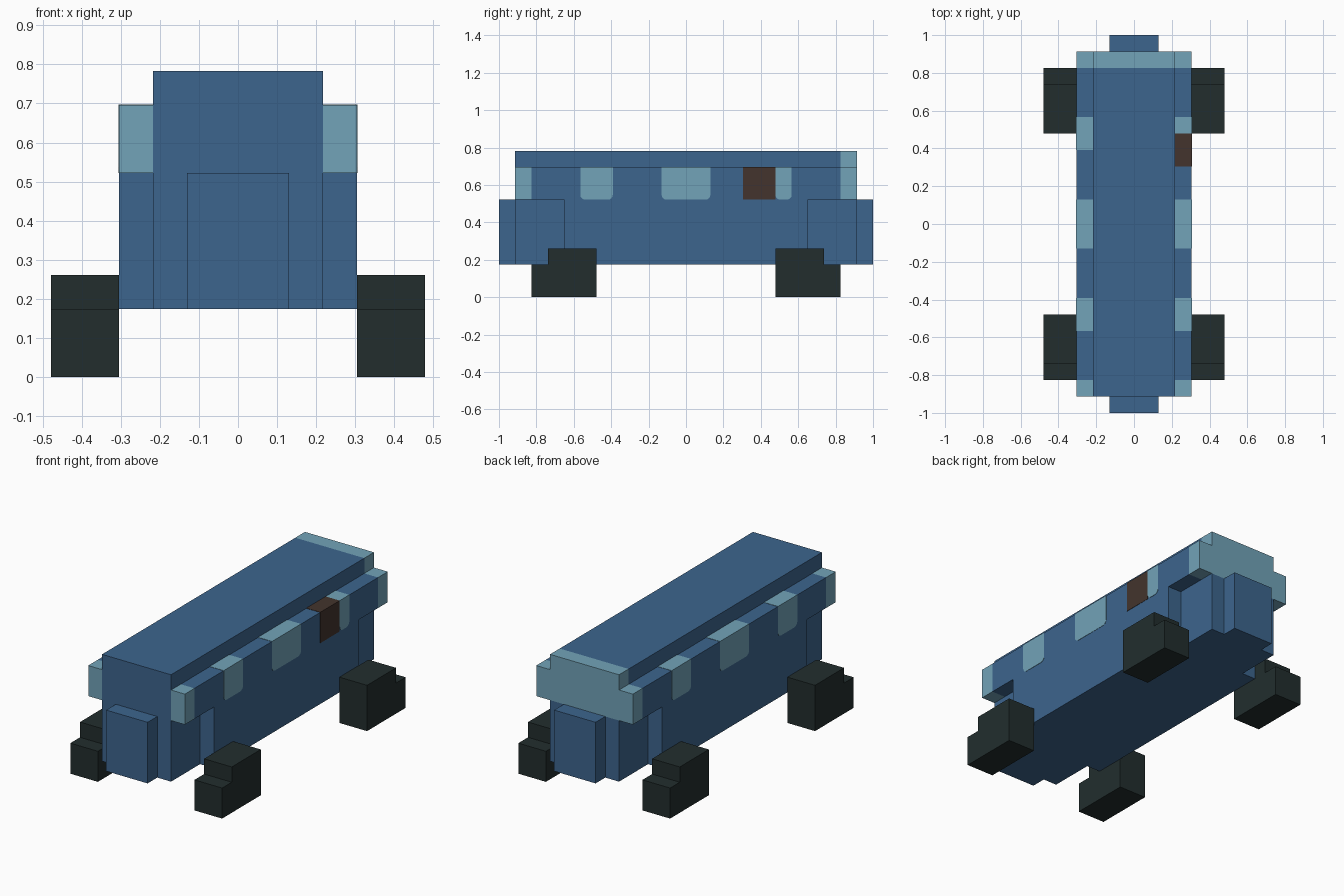
import bpy, bmesh, math

cube = bpy.data.objects.get("Cube")
if cube:
    bpy.data.objects.remove(cube, do_unlink=True)

U = 2 / 23  # grid unit: all main parts sit on this module


def material(name, rgb):
    m = bpy.data.materials.new(name)
    m.use_nodes = True
    m.diffuse_color = (*rgb, 1)
    bsdf = next(n for n in m.node_tree.nodes if n.type == 'BSDF_PRINCIPLED')
    bsdf.inputs["Base Color"].default_value = (*rgb, 1)
    return m


BLUE = material("body blue", (0.046, 0.130, 0.270))
GLASS = material("pale glass blue", (0.168, 0.366, 0.479))
DARK = material("tyre dark", (0.016, 0.027, 0.027))
BROWN = material("dark brown", (0.056, 0.034, 0.026))


def prism(name, outline, axis, lo, hi, mat):
    """Extrude a 2D outline (in grid units) along an axis from lo to hi."""
    place = {'x': lambda a, b, t: (t, a, b),
             'y': lambda a, b, t: (a, t, b),
             'z': lambda a, b, t: (a, b, t)}[axis]
    bm = bmesh.new()
    ends = [[bm.verts.new([c * U for c in place(a, b, t)]) for a, b in outline]
            for t in (lo, hi)]
    bm.faces.new(ends[0])
    bm.faces.new(ends[1])
    n = len(outline)
    for i in range(n):
        j = (i + 1) % n
        bm.faces.new((ends[0][i], ends[0][j], ends[1][j], ends[1][i]))
    bmesh.ops.recalc_face_normals(bm, faces=bm.faces)
    me = bpy.data.meshes.new(name)
    bm.to_mesh(me)
    bm.free()
    me.materials.append(mat)
    ob = bpy.data.objects.new(name, me)
    bpy.context.collection.objects.link(ob)
    return ob


def rect(a0, a1, b0, b1):
    return [(a0, b0), (a1, b0), (a1, b1), (a0, b1)]


def window_outline(y0, y1, z0, z1, r):
    """Square top corners, rounded bottom corners."""
    pts = [(y1, z1), (y0, z1)]
    for cy, start in ((y0 + r, 180), (y1 - r, 270)):
        for k in range(5):
            a = math.radians(start + k * 22.5)
            pts.append((cy + r * math.cos(a), z0 + r + r * math.sin(a)))
    return pts


# Lower body: plan with wheel recesses, narrower ends and bumpers
quarter = [(3.5, 7.5), (2.5, 7.5), (2.5, 10.5), (1.5, 10.5), (1.5, 11.5)]
half = [(x, -y) for x, y in reversed(quarter)] + quarter
plan = half + [(-x, -y) for x, y in half]
prism("lower_body", plan, 'z', 2, 6, BLUE)

# Upper body: stepped section with a raised roof, closed by a pale rear panel
section = [(-3.5, 6), (3.5, 6), (3.5, 8), (2.5, 8),
           (2.5, 9), (-2.5, 9), (-2.5, 8), (-3.5, 8)]
prism("cabin", section, 'y', -9.5, 9.5, BLUE)
prism("rear_panel", section, 'y', 9.5, 10.5, GLASS)
prism("front_panel", rect(-2.5, 2.5, 6, 9), 'y', -10.5, -9.5, BLUE)

for side, s in (("left", 1), ("right", -1)):
    # Pale front corner
    prism(f"front_corner_{side}", rect(*sorted((2.5 * s, 3.5 * s)), 6, 8),
          'y', -10.5, -9.5, GLASS)

    # Side windows wrapping over the ledge
    rear = (5.5, 6.5) if s > 0 else (4.5, 6.5)
    spans = {"front": (-6.5, -4.5), "middle": (-1.5, 1.5), "rear": rear}
    for label, (y0, y1) in spans.items():
        prism(f"{label}_window_{side}", window_outline(y0, y1, 6, 8.02, 0.3),
              'x', 2.4 * s, 3.52 * s, GLASS)

    # Stepped wheels, with the step facing the nearest end
    for end, e in (("front", -1), ("rear", 1)):
        profile = [(5.5 * e, 0), (9.5 * e, 0), (9.5 * e, 2),
                   (8.5 * e, 2), (8.5 * e, 3), (5.5 * e, 3)]
        prism(f"{end}_wheel_{side}", profile, 'x', 3.5 * s, 5.5 * s, DARK)

# Brown hatch on the left side only
prism("side_hatch", rect(3.5, 5.5, 6, 8.02), 'x', 2.4, 3.52, BROWN)
